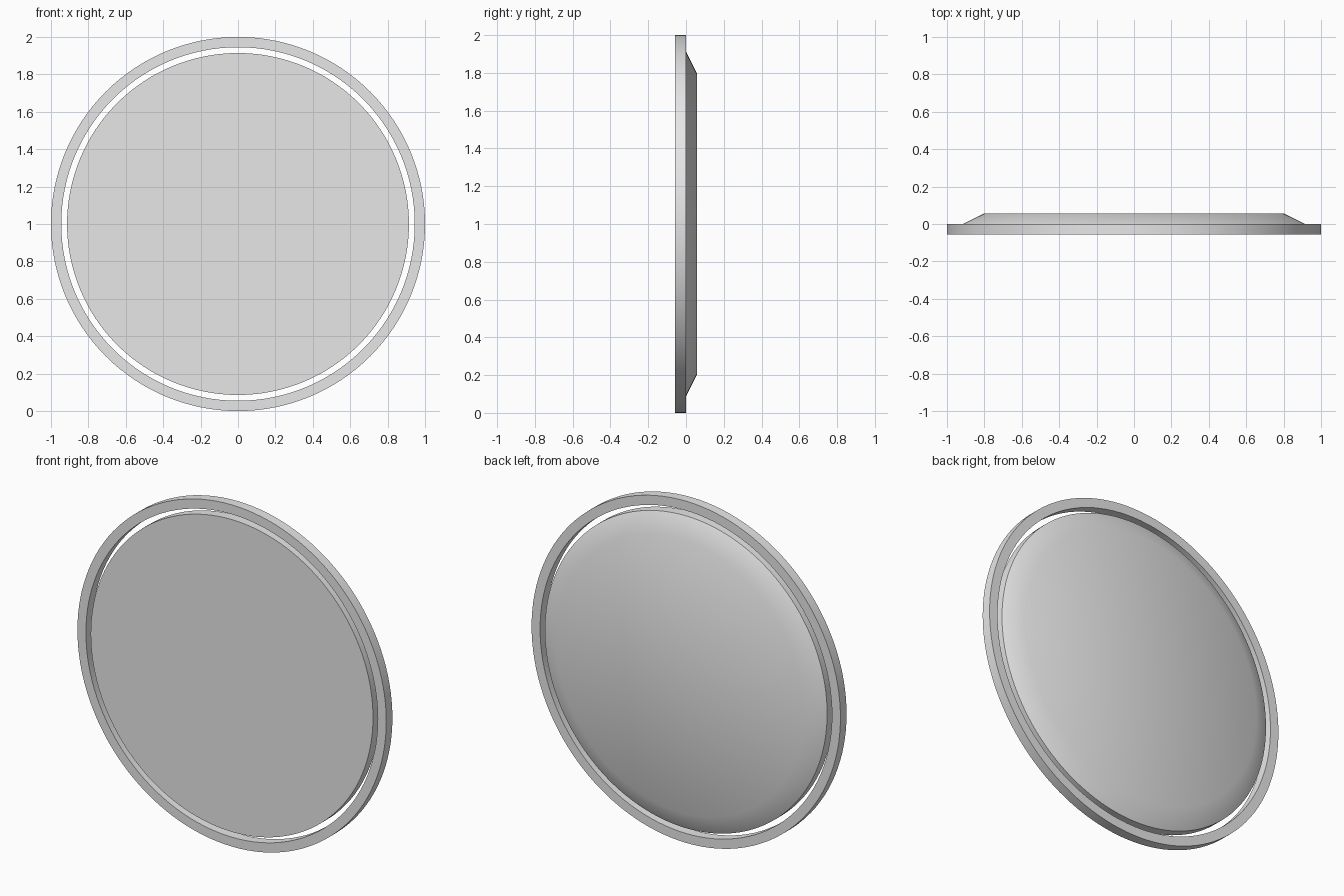
import bpy
import bmesh
from math import cos, sin, tau, radians

if "Cube" in bpy.data.objects:
    bpy.data.objects.remove(bpy.data.objects["Cube"], do_unlink=True)

SEGMENTS = 128
FRONT, MIDDLE, BACK = -0.057, 0.0, 0.057

# Single plain grey material
grey = bpy.data.materials.new("light_grey")
grey.use_nodes = True
colour = (0.8, 0.8, 0.8, 1)
grey.diffuse_color = colour
grey.node_tree.nodes["Principled BSDF"].inputs["Base Color"].default_value = colour


def lathe(name, profile, closed):
    """Turn (radius, y) points around the y axis; open profiles get flat caps."""
    bm = bmesh.new()
    rings = []
    for radius, y in profile:
        angles = [tau * i / SEGMENTS for i in range(SEGMENTS)]
        rings.append([bm.verts.new((radius * cos(a), y, 1 + radius * sin(a)))
                      for a in angles])
    pairs = list(zip(rings, rings[1:]))
    if closed:
        pairs.append((rings[-1], rings[0]))
    else:
        bm.faces.new(rings[0])
        bm.faces.new(rings[-1])
    for a, b in pairs:
        for i in range(SEGMENTS):
            j = (i + 1) % SEGMENTS
            bm.faces.new((a[i], a[j], b[j], b[i]))
    bmesh.ops.recalc_face_normals(bm, faces=bm.faces[:])
    mesh = bpy.data.meshes.new(name)
    bm.to_mesh(mesh)
    bm.free()
    mesh.materials.append(grey)
    obj = bpy.data.objects.new(name, mesh)
    bpy.context.collection.objects.link(obj)
    bpy.ops.object.select_all(action="DESELECT")
    obj.select_set(True)
    bpy.context.view_layer.objects.active = obj
    bpy.ops.object.shade_smooth_by_angle(angle=radians(30))
    return obj


# Thin outer ring with a square section
lathe("outer_ring", [(1.0, FRONT), (1.0, MIDDLE), (0.945, MIDDLE), (0.945, FRONT)], True)

# Solid disc with a straight rim and a bevelled back
lathe("inner_disc", [(0.914, FRONT), (0.914, MIDDLE), (0.8, BACK)], False)
